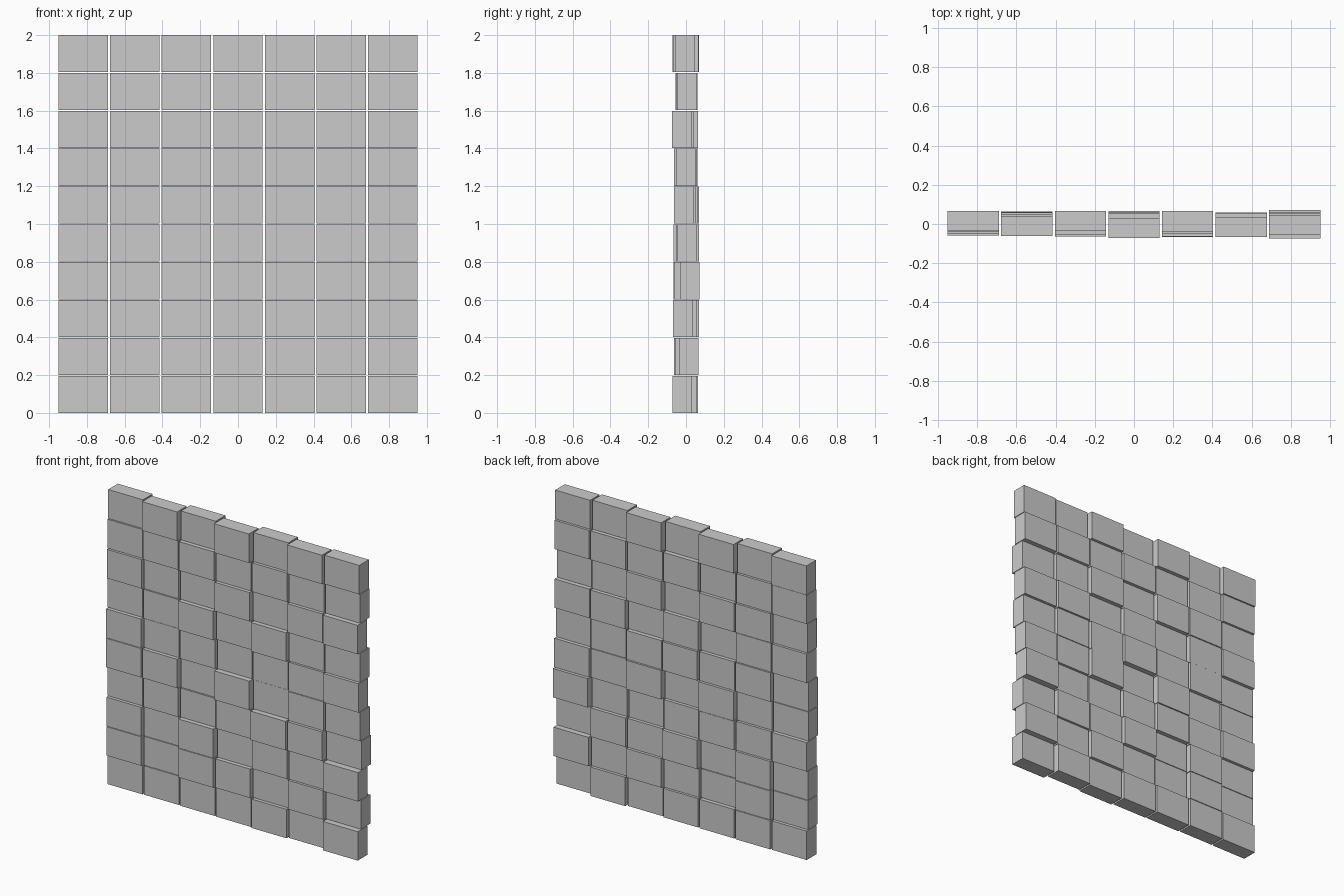
import bpy, bmesh
from mathutils import Matrix

if "Cube" in bpy.data.objects:
    bpy.data.objects.remove(bpy.data.objects["Cube"])

COLS, ROWS = 7, 10
PITCH_X, WIDTH = 0.2732, 0.262
PITCH_Z, HEIGHT = 0.2004, 0.1964
DEPTH = 0.103

# in/out shift of every block in thousandths, one column per line, top to bottom
SHIFT = [
    [15, 10, 0, 10, -8, -8, 10, -5, -5, 10],
    [-10, 0, 8, 5, 10, -8, 3, 12, 12, 12],
    [16, -5, 10, -12, 5, 16, 12, -12, -12, 8],
    [-20, 5, -12, 8, 16, -15, 0, 16, -5, 5],
    [14, 0, 12, -12, 10, 16, -15, 0, 12, -5],
    [-15, 5, -10, 8, 0, 0, -12, 5, -5, 8],
    [-5, 5, -22, 2, -12, 6, 20, -18, 14, -20],
]


def block_column(col):
    """One column of stacked blocks with uneven faces."""
    bm = bmesh.new()
    x = (col - (COLS - 1) / 2) * PITCH_X
    for row in range(ROWS):
        z = (ROWS - 1 - row) * PITCH_Z + HEIGHT / 2
        y = SHIFT[col][row] / 1000
        m = Matrix.Translation((x, y, z)) @ Matrix.Diagonal((WIDTH, DEPTH, HEIGHT, 1))
        bmesh.ops.create_cube(bm, size=1, matrix=m)
    mesh = bpy.data.meshes.new(f"block_column_{col + 1}")
    bm.to_mesh(mesh)
    bm.free()
    obj = bpy.data.objects.new(mesh.name, mesh)
    bpy.context.collection.objects.link(obj)


# wall of block columns
for c in range(COLS):
    block_column(c)
